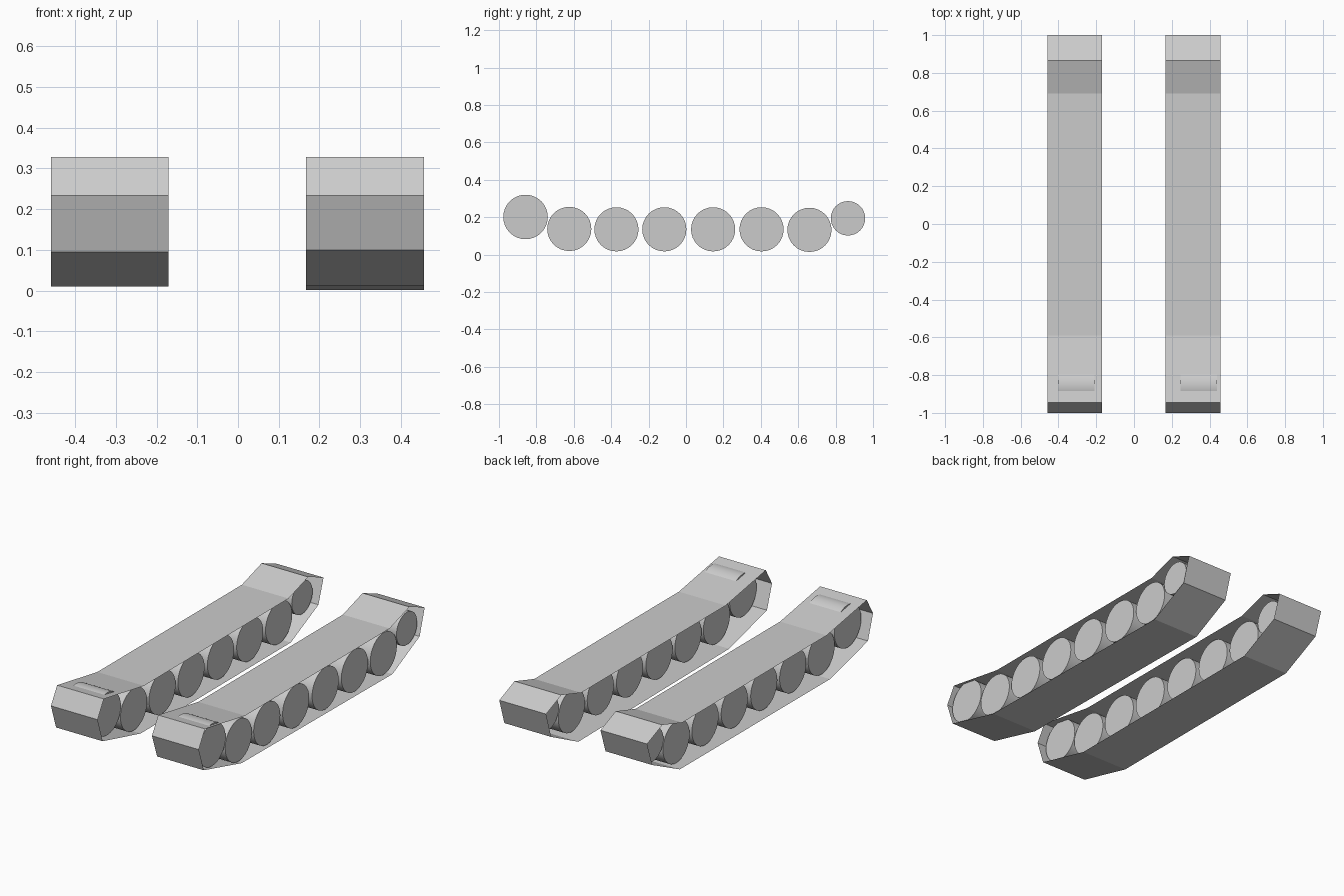
import bpy, bmesh, math
from mathutils import Matrix

if "Cube" in bpy.data.objects:
    bpy.data.objects.remove(bpy.data.objects["Cube"])

# Upper belt outline (y, z), from lower front corner over the top to the lower rear corner
UPPER = [(-1.0, 0.233), (-0.945, 0.328), (-0.59, 0.266), (0.69, 0.266),
         (0.865, 0.32), (1.0, 0.265)]
# Road wheels: (y, z, radius)
WHEELS = [(-0.858, 0.201, 0.119), (-0.624, 0.137, 0.118), (-0.372, 0.135, 0.118),
          (-0.116, 0.135, 0.118), (0.145, 0.135, 0.118), (0.404, 0.135, 0.118),
          (0.66, 0.132, 0.118), (0.866, 0.194, 0.092)]


def make_object(name, bm):
    mesh = bpy.data.meshes.new(name)
    bm.to_mesh(mesh)
    bm.free()
    ob = bpy.data.objects.new(name, mesh)
    bpy.context.collection.objects.link(ob)
    return ob


# Thin open-sided belt swept across its width
def belt(name, profile, x0, x1):
    bm = bmesh.new()
    a = [bm.verts.new((x0, y, z)) for y, z in profile]
    b = [bm.verts.new((x1, y, z)) for y, z in profile]
    n = len(profile)
    for i in range(n):
        j = (i + 1) % n
        bm.faces.new((a[i], a[j], b[j], b[i]))
    bmesh.ops.recalc_face_normals(bm, faces=bm.faces)
    return make_object(name, bm)


# Solid wheel with its axle along x
def wheel(name, x0, x1, y, z, r):
    bm = bmesh.new()
    mat = Matrix.Translation(((x0 + x1) / 2, y, z)) @ Matrix.Rotation(math.pi / 2, 4, 'Y')
    bmesh.ops.create_cone(bm, cap_ends=True, segments=32, radius1=r, radius2=r,
                          depth=x1 - x0, matrix=mat)
    for f in bm.faces:
        f.smooth = len(f.verts) == 4
    for e in bm.edges:
        e.smooth = all(len(f.verts) == 4 for f in e.link_faces)
    return make_object(name, bm)


# side, belt x range, wheel x range, lower belt corners (rear to front)
SIDES = [
    ("left", (-0.459, -0.17), (-0.402, -0.209),
     [(0.955, 0.13), (0.71, 0.012), (-0.62, 0.01), (-0.955, 0.095)]),
    ("right", (0.167, 0.457), (0.247, 0.44),
     [(0.955, 0.12), (0.715, 0.001), (-0.62, 0.012), (-0.955, 0.1)]),
]
for side, bx, wx, lower in SIDES:
    belt(f"{side}_track_belt", UPPER + lower, *bx)
    for i, (y, z, r) in enumerate(WHEELS):
        wheel(f"{side}_wheel_{i + 1}", *wx, y, z, r)
